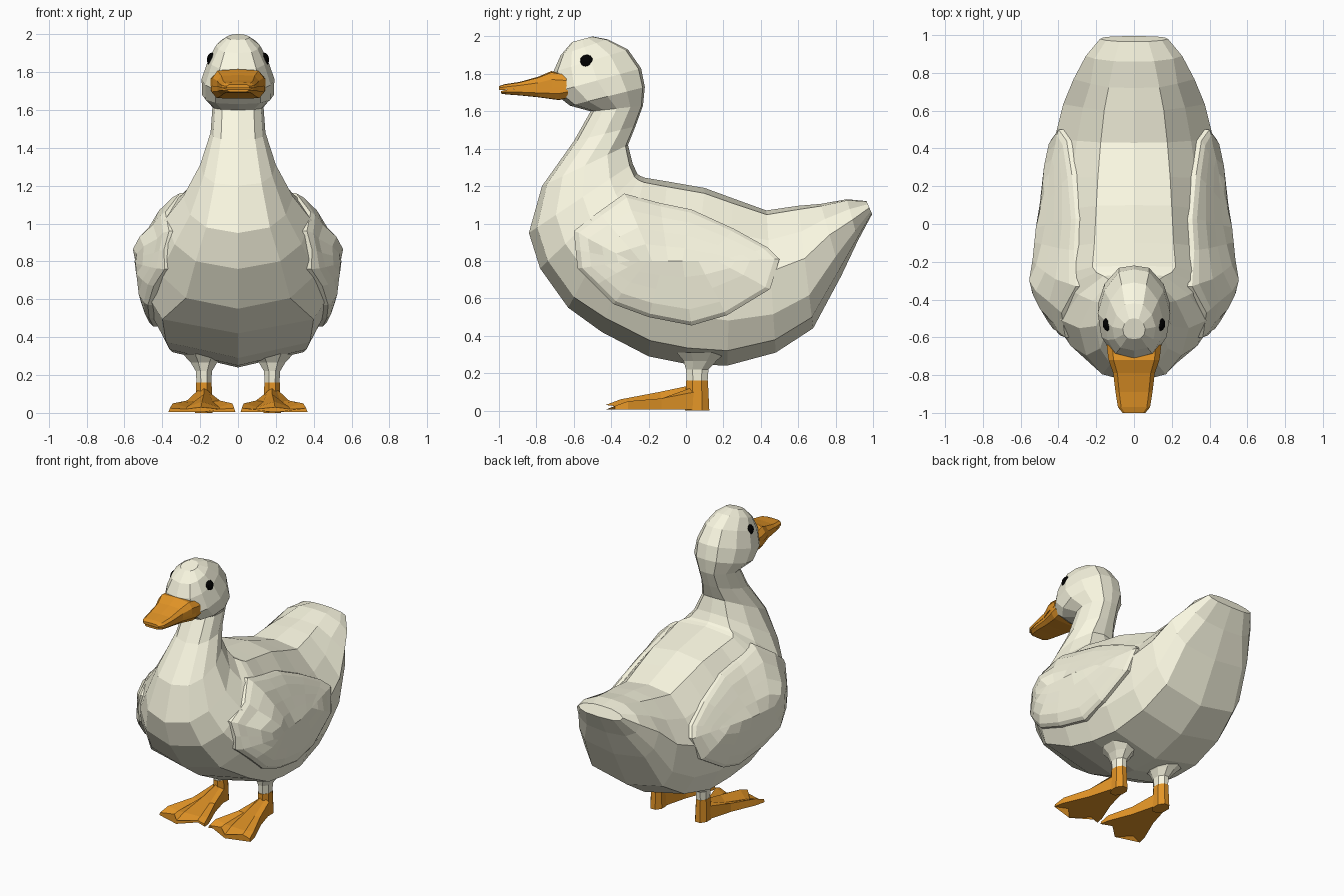
import bpy, bmesh, math
from mathutils import Vector
from mathutils.bvhtree import BVHTree

if "Cube" in bpy.data.objects:
    bpy.data.objects.remove(bpy.data.objects["Cube"])


def material(name, rgb):
    m = bpy.data.materials.new(name)
    m.diffuse_color = (*rgb, 1)
    m.use_nodes = True
    m.node_tree.nodes["Principled BSDF"].inputs["Base Color"].default_value = m.diffuse_color
    return m


WHITE = material("cream_feathers", (0.96, 0.94, 0.76))
ORANGE = material("orange", (0.77, 0.3, 0.02))
BLACK = material("black", (0.0, 0.0, 0.0))


def finish(name, bm, mat):
    bmesh.ops.recalc_face_normals(bm, faces=bm.faces[:])
    me = bpy.data.meshes.new(name)
    bm.to_mesh(me)
    me.materials.append(mat)
    ob = bpy.data.objects.new(name, me)
    bpy.context.collection.objects.link(ob)
    return ob


def loft(rings, cap_end=True):
    """Skin closed rings of equal point count and cap the ends."""
    bm = bmesh.new()
    rows = [[bm.verts.new(p) for p in r] for r in rings]
    n = len(rows[0])
    for a, b in zip(rows, rows[1:]):
        for i in range(n):
            j = (i + 1) % n
            bm.faces.new((a[i], a[j], b[j], b[i]))
    bm.faces.new(rows[0])
    if cap_end:
        bm.faces.new(rows[-1][::-1])
    return bm


def section(top, bottom, w, half):
    """Symmetric ring between a top and a bottom (y, z) point, half width w."""
    prof = half + [(-u, t) for u, t in half[-2:0:-1]]
    return [(u * w, bottom[0] + t * (top[0] - bottom[0]),
             bottom[1] + t * (top[1] - bottom[1])) for u, t in prof]


# Body, neck and head: one fan of rings from tail to crown
TRUNK = [(0, 0), (.76, .09), (.94, .27), (1, .57), (.72, .79), (.42, .97), (0, 1)]
BREAST = [(0, 0), (.58, .08), (.87, .26), (1, .52), (.76, .78), (.42, .97), (0, 1)]
HEAD = [(0, 0), (.62, .06), (.9, .24), (1, .5), (.82, .76), (.42, .97), (0, 1)]
fan = [
    ((.965, 1.12), (.995, 1.05), .18, HEAD),
    ((.86, 1.13), (.92, .91), .255, HEAD),
    ((.72, 1.105), (.83, .72), .32, TRUNK),
    ((.60, 1.095), (.68, .44), .375, TRUNK),
    ((.43, 1.07), (.48, .31), .42, TRUNK),
    ((.25, 1.135), (.22, .24), .455, TRUNK),
    ((.10, 1.19), (0, .25), .475, TRUNK),
    ((-.10, 1.225), (-.20, .29), .50, TRUNK),
    ((-.22, 1.245), (-.45, .42), .525, TRUNK),
    ((-.245, 1.255), (-.63, .55), .475, BREAST),
    ((-.26, 1.265), (-.78, .76), .385, BREAST),
    ((-.285, 1.32), (-.84, .95), .29, BREAST),
    ((-.31, 1.42), (-.77, 1.2), .20, HEAD),
    ((-.27, 1.52), (-.60, 1.44), .145, HEAD),
    ((-.23, 1.63), (-.51, 1.60), .135, HEAD),
    ((-.22, 1.73), (-.62, 1.63), .19, HEAD),
    ((-.24, 1.83), (-.71, 1.70), .192, HEAD),
    ((-.31, 1.93), (-.71, 1.81), .155, HEAD),
    ((-.42, 1.985), (-.67, 1.90), .115, HEAD),
    ((-.50, 2.0), (-.61, 1.97), .06, HEAD),
]
body_bm = loft([section(*f) for f in fan])
tree = BVHTree.FromBMesh(body_bm)
finish("body", body_bm, WHITE)


def body_x(y, z):
    hit = tree.ray_cast(Vector((2, y, z)), Vector((-1, 0, 0)))[0]
    return hit.x if hit else 0.3


# Wings: raised panels on the body sides, folded along a lengthwise crease
outline = [(-.33, 1.16), (-.14, 1.11), (.03, 1.075), (.26, .97), (.44, .87),
           (.50, .81), (.45, .65), (.22, .51), (.03, .455), (-.2, .50),
           (-.39, .57), (-.49, .67), (-.58, .76), (-.59, .86), (-.6, .96),
           (-.47, 1.06)]
cy, cz = -.06, .80
steps = [(1, 1, -.03), (1, 1, .025), (.95, .94, .035), (.86, .75, .035),
         (.72, .5, .035), (.58, .25, .035), (.45, 0, .035)]
for side, s in (("left", 1), ("right", -1)):
    rings = []
    for ky, kz, lift in steps:
        ring = []
        for y, z in outline:
            py, pz = cy + ky * (y - cy), cz + kz * (z - cz)
            ring.append((s * (body_x(py, pz) + lift), py, pz))
        rings.append(ring)
    finish(side + "_wing", loft(rings, cap_end=False), WHITE)

# Beak: upper and lower bill
UPPER = [(0, 0), (1, 0), (1, .5), (.8, .92), (0, 1)]
LOWER = [(0, 0), (.8, .03), (1, .5), (1, 1), (0, 1)]
upper = [(-.64, 1.73, 1.80, .145), (-.72, 1.725, 1.815, .135),
         (-.79, 1.72, 1.785, .11), (-.89, 1.72, 1.757, .098),
         (-.97, 1.715, 1.745, .085), (-1.0, 1.715, 1.735, .06)]
lower = [(-.63, 1.67, 1.74, .145), (-.68, 1.66, 1.73, .14),
         (-.79, 1.675, 1.722, .108), (-.89, 1.685, 1.72, .095),
         (-.96, 1.69, 1.715, .08), (-.99, 1.695, 1.708, .055)]
for name, prof, rows in (("upper_bill", UPPER, upper), ("lower_bill", LOWER, lower)):
    finish(name, loft([section((y, hi), (y, lo), w, prof)
                       for y, lo, hi, w in rows]), ORANGE)


def oval(cx, y0, y1, z, rx, n=8):
    return [(cx + rx * math.cos(a), (y0 + y1) / 2 + (y1 - y0) / 2 * math.sin(a), z)
            for a in (2 * math.pi * (i + .5) / n for i in range(n))]


for side, s in (("left", 1), ("right", -1)):
    # Eye
    bm = bmesh.new()
    bmesh.ops.create_uvsphere(bm, u_segments=10, v_segments=6, radius=.038)
    for v in bm.verts:
        v.co = Vector((v.co.x * .8 + s * .136, v.co.y - .53, v.co.z + 1.865))
    finish(side + "_eye", bm, BLACK)

    # Feathered thigh and orange ankle
    cx = s * .18
    finish(side + "_thigh", loft([oval(cx, -.06, .22, .31, .12),
                                  oval(cx, -.02, .17, .265, .075),
                                  oval(cx, -.005, .125, .22, .046),
                                  oval(cx, 0, .12, .155, .042)]), WHITE)
    finish(side + "_ankle", loft([oval(cx, -.005, .122, .16, .044),
                                  oval(cx, -.01, .13, .0, .05)]), ORANGE)

    # Webbed foot: three ridged toes with sunken webs, flat sole
    rows = [([-.04, -.02, 0, .02, .04], [.05] * 5, [.10, .13, .14, .13, .10]),
            ([-.085, -.045, 0, .045, .09], [-.13, -.13, -.14, -.13, -.13],
             [.065, .06, .10, .06, .065]),
            ([-.15, -.08, .01, .09, .165], [-.30, -.29, -.35, -.30, -.31],
             [.05, .03, .06, .03, .05]),
            ([-.16, -.085, .015, .095, .18], [-.36, -.33, -.43, -.34, -.38],
             [.025, .02, .03, .02, .025])]
    rings = []
    for xs, ys, zs in rows:
        top = [(cx + s * x, y, z) for x, y, z in zip(xs, ys, zs)]
        sole = [(cx + s * x * 1.04, y, .005) for x, y in zip(xs, ys)]
        rings.append(top + sole[::-1])
    finish(side + "_foot", loft(rings), ORANGE)
